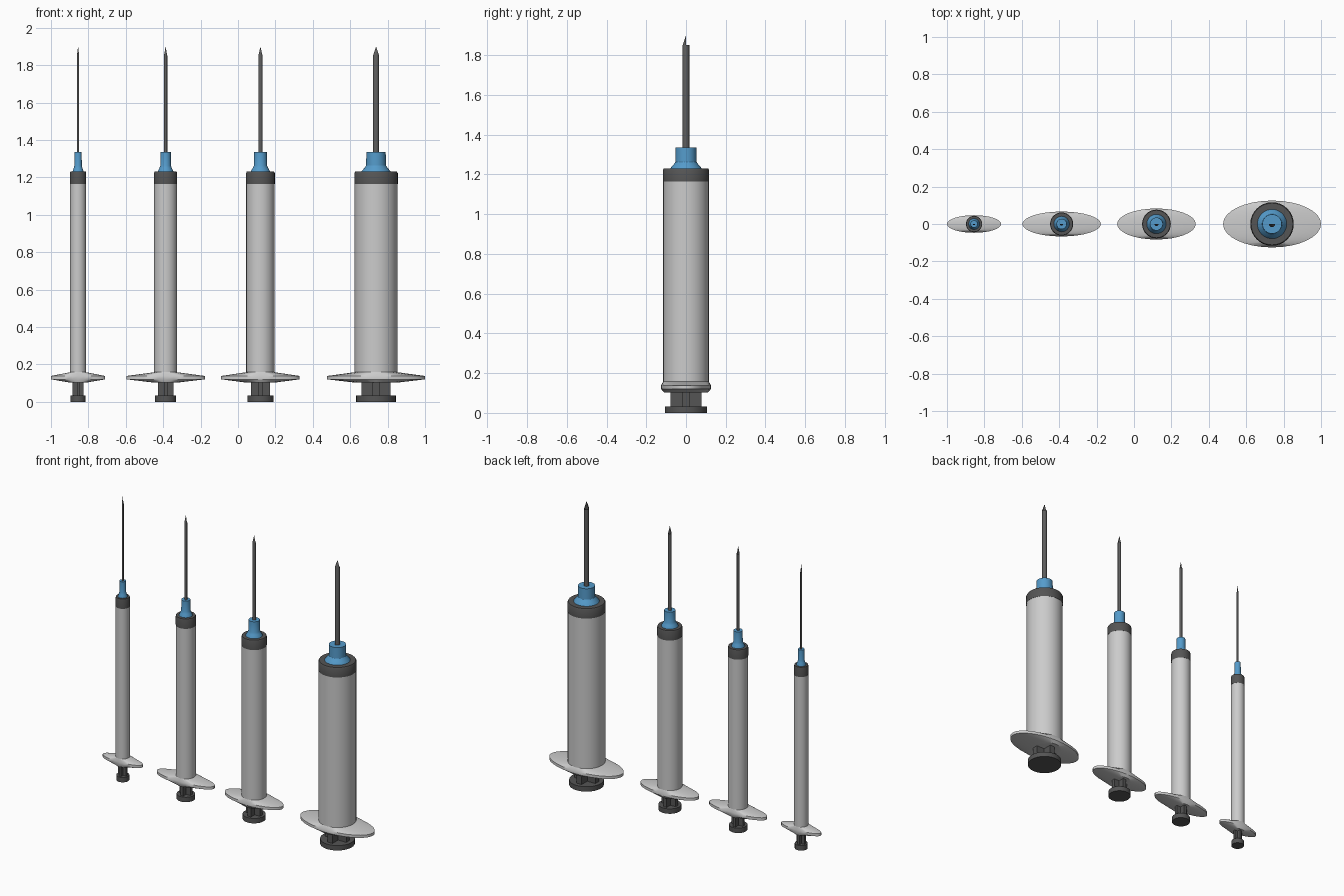
import bpy, bmesh, math

if "Cube" in bpy.data.objects:
    bpy.data.objects.remove(bpy.data.objects["Cube"])

SIDES = 32


def material(name, color):
    m = bpy.data.materials.new(name)
    m.diffuse_color = color
    m.use_nodes = True
    m.node_tree.nodes["Principled BSDF"].inputs["Base Color"].default_value = m.diffuse_color
    return m


DARK = material("dark_plastic", (0.09, 0.09, 0.09, 1))
STEEL = material("dark_steel", (0.11, 0.11, 0.11, 1))
BLUE = material("blue_plastic", (0.09, 0.33, 0.6, 1))


def finish(bm, name, x, mat):
    bmesh.ops.recalc_face_normals(bm, faces=bm.faces)
    me = bpy.data.meshes.new(name)
    bm.to_mesh(me)
    bm.free()
    ob = bpy.data.objects.new(name, me)
    bpy.context.collection.objects.link(ob)
    ob.location.x = x
    if mat:
        me.materials.append(mat)
    bpy.ops.object.select_all(action='DESELECT')
    ob.select_set(True)
    bpy.context.view_layer.objects.active = ob
    bpy.ops.object.shade_smooth_by_angle(angle=math.radians(30))
    return ob


def loft(name, x, rings, mat=None, sides=SIDES):
    """Closed solid through elliptical rings (rx, ry, z)."""
    bm = bmesh.new()
    loops = []
    for rx, ry, z in rings:
        loops.append([bm.verts.new((rx * math.cos(2 * math.pi * i / sides),
                                    ry * math.sin(2 * math.pi * i / sides), z))
                      for i in range(sides)])
    for a, b in zip(loops, loops[1:]):
        for i in range(sides):
            j = (i + 1) % sides
            bm.faces.new((a[i], a[j], b[j], b[i]))
    bm.faces.new(loops[0])
    bm.faces.new(loops[-1])
    return finish(bm, name, x, mat)


def turned(name, x, profile, mat=None, sides=SIDES):
    return loft(name, x, [(r, r, z) for r, z in profile], mat, sides)


def needle(name, x, r, sides=16):
    """Tube whose front half rises to a point, open at the back."""
    bm = bmesh.new()
    angles = [2 * math.pi * i / sides for i in range(sides)]
    low, top = [[bm.verts.new((r * math.cos(a), r * math.sin(a), z)) for a in angles]
                for z in (1.32, 1.85)]
    tip = bm.verts.new((0, 0, 1.9))
    for i in range(sides):
        j = (i + 1) % sides
        bm.faces.new((low[i], low[j], top[j], top[i]))
        if i >= sides // 2:
            bm.faces.new((top[i], top[j], tip))
    return finish(bm, name, x, STEEL)


def cross_shaft(name, x, half, t, z0, z1):
    """Plus-shaped plunger stem."""
    bm = bmesh.new()
    quarter = [(half, -t), (half, t), (t, t)]
    pts = []
    for k in range(4):
        c, s = round(math.cos(k * math.pi / 2)), round(math.sin(k * math.pi / 2))
        pts += [(px * c - py * s, px * s + py * c) for px, py in quarter]
    face = bm.faces.new([bm.verts.new((px, py, z0)) for px, py in pts])
    out = bmesh.ops.extrude_face_region(bm, geom=[face], use_keep_orig=True)
    verts = [g for g in out["geom"] if isinstance(g, bmesh.types.BMVert)]
    bmesh.ops.translate(bm, verts=verts, vec=(0, 0, z1 - z0))
    return finish(bm, name, x, DARK)


def syringe(n, x, r, a):
    b = 1.09 * r
    # plunger: thumb disc and ribbed stem running up inside the barrel
    turned(f"thumb_disc_{n}", x, [(.92 * r, 0), (.92 * r, .033)], DARK)
    cross_shaft(f"plunger_stem_{n}", x, .68 * r, .16 * r, .03, 1.16)
    # barrel and lens-shaped finger flange
    turned(f"barrel_{n}", x, [(r, .13), (r, 1.17)])
    loft(f"finger_flange_{n}", x, [(.95 * r, .95 * r, .102), (a, b, .12),
                                   (a, b, .138), (r, r, .158)])
    # dark collar on the barrel end
    turned(f"barrel_collar_{n}", x, [(1.01 * r, 1.165), (1.01 * r, 1.222),
                                     (.97 * r, 1.23)], DARK)
    # blue needle hub with flared foot
    turned(f"needle_hub_{n}", x, [(.7 * r, 1.225), (.67 * r, 1.233), (.54 * r, 1.25),
                                  (.46 * r, 1.263), (.45 * r, 1.335)], BLUE)
    needle(f"needle_{n}", x, .145 * r)


# four sizes: centre x, barrel radius, flange half length
for n, (x, r, a) in enumerate([(-.855, .043, .145), (-.387, .061, .21),
                               (.12, .076, .21), (.738, .115, .262)], 1):
    syringe(n, x, r, a)
